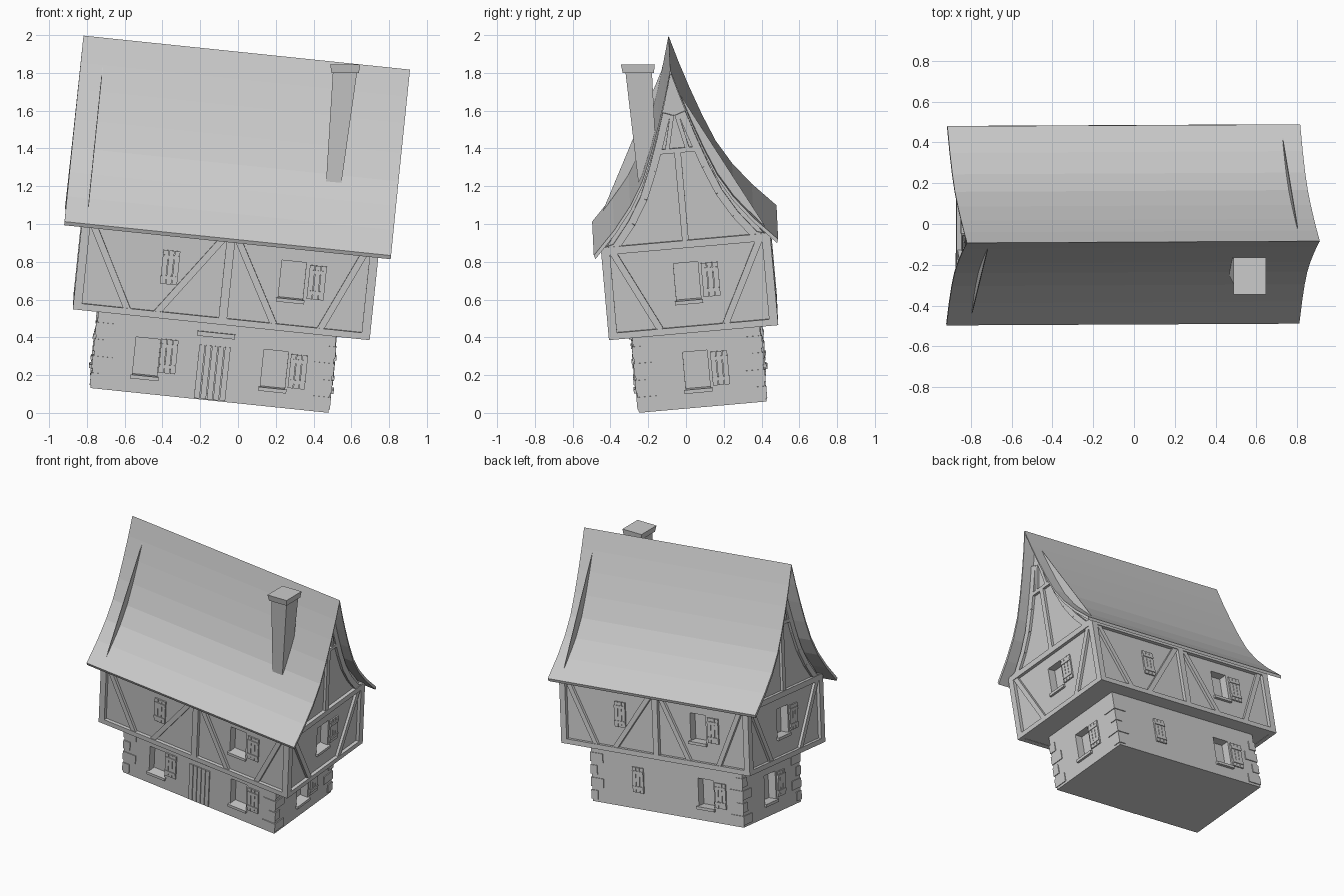
import bpy, bmesh, math
from mathutils import Matrix, Vector

cube = bpy.data.objects.get("Cube")
if cube:
    bpy.data.objects.remove(cube)

grey = bpy.data.materials.new("plain_grey")
grey.use_nodes = True
grey.diffuse_color = (0.6, 0.6, 0.6, 1)
grey.node_tree.nodes["Principled BSDF"].inputs["Base Color"].default_value = (0.6, 0.6, 0.6, 1)

# The crooked house leans: local axes and base centre
ax = Vector((1, 0.005, -0.104)).normalized()
ay = Vector((0.103, -0.089, 1)).cross(ax).normalized()
az = ax.cross(ay)
LEAN = Matrix.Translation((-0.15, 0.085, 0.096)) @ Matrix((ax, ay, az)).transposed().to_4x4()

UPPER = Vector((0.02, -0.012, 0))
GROUND = Vector((0, 0, 0))
UX, UY = 0.765, 0.425      # upper wall half sizes
GX, GY = 0.633, 0.339      # ground wall half sizes
FLOOR, PLATE = 0.42, 0.9   # upper storey bottom and top

# Half of the swept roof curve, ridge to eave
CURVE = [(0, 1.83), (0.04, 1.69), (0.085, 1.55), (0.14, 1.395), (0.2, 1.25),
         (0.275, 1.125), (0.37, 1.005), (0.49, 0.88)]


def finish(name, bm, matrix=LEAN):
    bmesh.ops.recalc_face_normals(bm, faces=bm.faces)
    mesh = bpy.data.meshes.new(name)
    bm.to_mesh(mesh)
    bm.free()
    mesh.materials.append(grey)
    obj = bpy.data.objects.new(name, mesh)
    obj.matrix_world = matrix
    bpy.context.collection.objects.link(obj)
    return obj


def loft(bm, rings):
    """Closed solid through matching rings of points."""
    loops = [[bm.verts.new(p) for p in ring] for ring in rings]
    n = len(loops[0])
    for a, b in zip(loops, loops[1:]):
        for i in range(n):
            j = (i + 1) % n
            bm.faces.new((a[i], a[j], b[j], b[i]))
    bm.faces.new(loops[0][::-1])
    bm.faces.new(loops[-1])


def rect(x0, x1, y0, y1, z):
    return [(x0, y0, z), (x1, y0, z), (x1, y1, z), (x0, y1, z)]


class Wall:
    """Plane of one wall: u runs to the right, v up, d outward."""
    def __init__(self, turn, centre, hx, hy):
        self.rot = Matrix.Rotation(turn * math.pi / 2, 3, "Z")
        self.centre = centre
        self.out, self.half = (hx, hy) if turn % 2 else (hy, hx)

    def point(self, u, v, d):
        return self.rot @ Vector((u, -self.out - d, v)) + self.centre

    def bar(self, bm, p, q, width, d=0.025, back=-0.01):
        p, q = Vector(p), Vector(q)
        side = (q - p).normalized().orthogonal() * width / 2
        outline = [p - side, q - side, q + side, p + side]
        loft(bm, [[self.point(c.x, c.y, k) for c in outline] for k in (back, d)])


uppers = [Wall(k, UPPER, UX, UY) for k in range(4)]
grounds = [Wall(k, GROUND, GX, GY) for k in range(4)]

# Ground floor and upper storey with gables
bm = bmesh.new()
loft(bm, [rect(-GX, GX, -GY, GY, z) for z in (0, FLOOR + 0.01)])
ground_floor = finish("ground_floor", bm)

gable = [(y, z - 0.03) for y, z in CURVE[:-1]]
right_half = gable + [(UY, PLATE), (UY, FLOOR)]
outline = right_half + [(-y, z) for y, z in right_half[:0:-1]]
bm = bmesh.new()
loft(bm, [[Vector((x, y, z)) + UPPER for y, z in outline] for x in (-UX, UX)])
upper_storey = finish("upper_storey", bm)

# Swept roof shell
under = [(y * 0.985, z - 0.02) for y, z in CURVE]
shell = ([(-y, z) for y, z in CURVE[:0:-1]] + CURVE
         + under[::-1] + [(-y, z) for y, z in under[1:]])
bm = bmesh.new()
loft(bm, [[(x, y - 0.012, z) for y, z in shell] for x in (-0.862, 0.876)])
finish("roof", bm)

# Gable boards standing through the roof, one on each slope
bm = bmesh.new()
for s in (-1, 1):
    board = [(s * y, z - 0.005) for y, z in CURVE[1:-1]]
    board[-1] = (s * 0.43, 0.94)
    loft(bm, [[Vector((s * x, y, z)) + UPPER for y, z in board] for x in (0.762, 0.766)])
finish("gable_boards", bm)

# Timber framing
bm = bmesh.new()
for k, w in enumerate(uppers):
    h = w.half
    w.bar(bm, (-h - 0.025, FLOOR + 0.015), (h + 0.025, FLOOR + 0.015), 0.035)
    w.bar(bm, (-h - 0.025, PLATE - 0.01), (h + 0.025, PLATE - 0.01), 0.04)
    for s in (-1, 1):
        w.bar(bm, (s * (h + 0.002), FLOOR), (s * (h + 0.002), PLATE), 0.046)
    if k % 2 == 0:
        w.bar(bm, (0.005, FLOOR), (0.005, PLATE), 0.045)
        braces = [(-0.73, -0.5), (-0.03, -0.35), (0.04, 0.28), (0.72, 0.52)]
    else:
        braces = [(-0.39, -0.17), (0.39, 0.17)]
    for top, foot in braces:
        w.bar(bm, (top, PLATE - 0.02), (foot, FLOOR + 0.02), 0.035, 0.02)
finish("wall_timbers", bm)

bm = bmesh.new()
for w in uppers[1::2]:
    for s in (-1, 1):
        path = [(s * y, z - 0.1) for y, z in CURVE[:-1]] + [(s * 0.425, 0.89)]
        for p, q in zip(path[1:], path[2:]):
            w.bar(bm, p, q, 0.04, 0.02)
        w.bar(bm, (s * 0.055, 1.39), (s * 0.012, 1.58), 0.022, 0.018)
    w.bar(bm, (0, PLATE), (0, 1.39), 0.035, 0.02)
    w.bar(bm, (-0.09, 1.39), (0.09, 1.39), 0.025, 0.02)
finish("gable_timbers", bm)

# Windows: recesses, sills and open plank shutters
recess = {"ground": bmesh.new(), "upper": bmesh.new()}
sills, shutters = bmesh.new(), bmesh.new()


def window(w, u, v, floor):
    w.bar(recess[floor], (u, v - 0.1), (u, v + 0.1), 0.13, 0.05, -0.06)
    w.bar(sills, (u - 0.075, v - 0.11), (u + 0.075, v - 0.11), 0.02, 0.018)


def shutter(w, u, v):
    for i in (-1, 0, 1):
        w.bar(shutters, (u + i * 0.031, v - 0.09), (u + i * 0.031, v + 0.09), 0.028, 0.01)
    for dv in (-0.055, 0.055):
        w.bar(shutters, (u - 0.045, v + dv), (u + 0.045, v + dv), 0.02, 0.015)


for k in range(4):
    up, low = uppers[k], grounds[k]
    if k % 2 == 0:
        window(up, 0.35, 0.69, "upper")
        shutter(up, 0.48, 0.69)
        shutter(up, -0.3, 0.69)
        window(low, 0.325, 0.2, "ground")
        shutter(low, 0.45, 0.2)
        shutter(low, -0.24, 0.21)
    else:
        window(up, -0.01, 0.69, "upper")
        shutter(up, 0.115, 0.69)
        window(low, -0.015, 0.2, "ground")
        shutter(low, 0.11, 0.2)
window(grounds[0], -0.355, 0.195, "ground")
finish("window_sills", sills)
finish("shutters", shutters)

for floor, body in (("ground", ground_floor), ("upper", upper_storey)):
    cutter = finish(floor + "_window_cutter", recess[floor])
    cutter.hide_render = True
    cutter.display_type = "WIRE"
    cut = body.modifiers.new("window_recesses", "BOOLEAN")
    cut.operation, cut.solver, cut.object = "DIFFERENCE", "EXACT", cutter
    cutter.hide_set(True)

# Front door planks and lintel
bm = bmesh.new()
for i in range(5):
    u = (i - 2) * 0.034
    grounds[0].bar(bm, (u, 0.005), (u, 0.29), 0.03, 0.008)
grounds[0].bar(bm, (-0.1, 0.35), (0.1, 0.35), 0.025, 0.02)
finish("front_door", bm)

# Corner stones, long and short alternating
bm = bmesh.new()
for k, w in enumerate(grounds):
    for s in (-1, 1):
        for row, v in enumerate((0.05, 0.14, 0.23, 0.32)):
            length = 0.1 if (row + (s > 0) + k) % 2 else 0.05
            w.bar(bm, (s * (w.half + 0.006), v), (s * (w.half - length), v), 0.065, 0.006)
finish("corner_stones", bm)

# Chimney and flared cap, both level
level = Matrix.Identity(4)
bm = bmesh.new()
loft(bm, [rect(0.465, 0.545, -0.25, -0.15, 1.2), rect(0.502, 0.63, -0.32, -0.18, 1.8)])
finish("chimney", bm, level)
bm = bmesh.new()
loft(bm, [rect(0.495, 0.64, -0.335, -0.17, 1.8), rect(0.488, 0.647, -0.345, -0.165, 1.845)])
finish("chimney_cap", bm, level)
